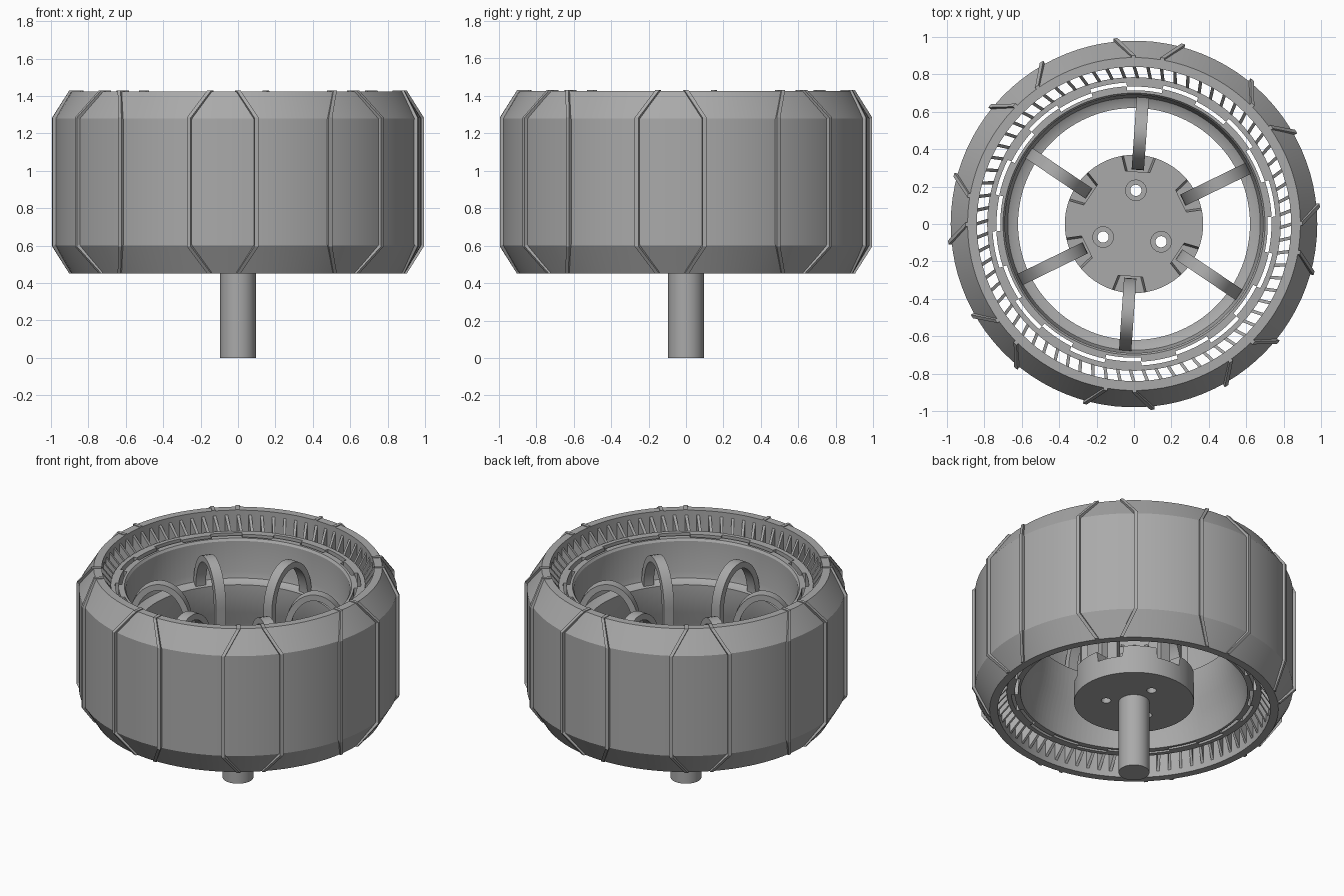
import bpy, bmesh
from math import sin, cos, pi, radians
from mathutils import Vector

cube = bpy.data.objects.get("Cube")
if cube:
    bpy.data.objects.remove(cube, do_unlink=True)

grey = bpy.data.materials.new("plain grey")
grey.use_nodes = True
COLOUR = (0.4, 0.4, 0.4, 1)
grey.diffuse_color = COLOUR
grey.node_tree.nodes["Principled BSDF"].inputs["Base Color"].default_value = COLOUR


def polar(r, deg, z, side=0.0):
    """Point at radius r and angle deg, shifted sideways along the tangent."""
    a = radians(deg)
    return Vector((r * cos(a) - side * sin(a), r * sin(a) + side * cos(a), z))


def skin(bm, sections, closed=False):
    """Bridge closed cross-sections in order; cap the ends if open."""
    rows = [[bm.verts.new(p) for p in s] for s in sections]
    n = len(rows[0])
    for i in range(len(rows) if closed else len(rows) - 1):
        a, b = rows[i], rows[(i + 1) % len(rows)]
        for j in range(n):
            k = (j + 1) % n
            bm.faces.new((a[j], a[k], b[k], b[j]))
    if not closed:
        bm.faces.new(rows[0][::-1])
        bm.faces.new(rows[-1])


def finish(name, bm, smooth=True):
    bmesh.ops.recalc_face_normals(bm, faces=bm.faces)
    mesh = bpy.data.meshes.new(name)
    bm.to_mesh(mesh)
    bm.free()
    mesh.materials.append(grey)
    ob = bpy.data.objects.new(name, mesh)
    bpy.context.collection.objects.link(ob)
    bpy.ops.object.select_all(action='DESELECT')
    ob.select_set(True)
    bpy.context.view_layer.objects.active = ob
    if smooth:
        bpy.ops.object.shade_smooth_by_angle(angle=radians(28))
    return ob


def disc(r, z, x=0, y=0, n=48):
    return [Vector((x + r * cos(2 * pi * i / n), y + r * sin(2 * pi * i / n), z)) for i in range(n)]


MID = 0.94          # mid height of the wheel
START = 86          # angle of the first spoke

# Tyre: chamfered outer band with a straight bore
band = [(0.89, 0.45), (0.98, 0.6), (0.98, 1.28), (0.89, 1.425), (0.84, 1.425), (0.84, 0.45)]
bm = bmesh.new()
skin(bm, [[polar(r, a, z) for r, z in band] for a in range(0, 360, 4)], closed=True)
finish("tyre", bm)

# Tread ribs: mirrored pairs that draw together over both chamfers
upper = [(0.98, 0.34, 10.5), (0.89, 0.485, 5), (0.84, 0.485, 5)]
path = [(r, MID - h, d) for r, h, d in upper[::-1]] + [(r, MID + h, d) for r, h, d in upper]
lift = [(0, -0.005), (0.012, -0.005), (0.018, -0.004), (0.018, 0.004), (0.012, 0.005), (0, 0.005)]
bm = bmesh.new()
for pair in range(8):
    for flip in (-1, 1):
        rows = []
        for (r, z, d), (dr, dz) in zip(path, lift):
            a = -94.8 + 45 * pair + flip * d
            sink = -0.015 if dr else 0
            zin = z - dz * 4
            rows.append([polar(r + sink, a, zin, -0.011), polar(r + sink, a, zin, 0.011),
                         polar(r + dr, a, z + dz, 0.011), polar(r + dr, a, z + dz, -0.011)])
        skin(bm, rows)
finish("tread_ribs", bm, smooth=False)

# Cooling fins: thin slanted plates between tyre and carrier ring
bm = bmesh.new()
fin = [(0.845, -0.46, 0), (0.845, 0.46, 0), (0.775, 0.36, -1.6), (0.775, -0.36, -1.6)]
for i in range(72):
    skin(bm, [[polar(r, i * 5 + d, MID + h, s) for r, h, d in fin] for s in (-0.009, 0.009)])
finish("fins", bm, smooth=False)


# Carrier ring and rim interlock with twelve tabs
def keyed_lathe(name, profile):
    rows = []
    for a in range(0, 360, 3):
        for e in (-0.05, 0.05):
            step = 0.022 if (a + e - 78) % 30 < 15 else 0
            rows.append([polar(r - step * keyed, a + e, z) for r, z, keyed in profile])
    bm = bmesh.new()
    skin(bm, rows, closed=True)
    finish(name, bm)


keyed_lathe("carrier_ring", [(0.785, 0.57, 0), (0.785, 1.31, 0), (0.757, 1.31, 1), (0.757, 0.57, 1)])
keyed_lathe("rim", [
    (0.737, 0.57, 1), (0.737, 1.3, 1), (0.7, 1.3, 0), (0.69, 1.285, 0), (0.685, 1.08, 0),
    (0.675, 1.04, 0), (0.65, 1.025, 0), (0.62, 1.02, 0), (0.62, 0.98, 0), (0.628, 0.9, 0),
    (0.645, 0.82, 0), (0.67, 0.74, 0), (0.688, 0.66, 0), (0.7, 0.57, 0)])

# Spokes: arches springing from the rim ledge down into the hub
arch = [(0.485 + 0.175 * cos(radians(t)), 1.02 + 0.25 * sin(radians(t)),
         cos(radians(t)), sin(radians(t))) for t in range(-10, 181, 10)]
arch.append((0.31, 0.6, -1, 0))
bm = bmesh.new()
for i in range(6):
    a = START + 60 * i
    skin(bm, [[polar(r + nr * t, a, z + nz * t, s)
               for t, s in ((-0.02, -0.033), (0.02, -0.033), (0.02, 0.033), (-0.02, 0.033))]
              for r, z, nr, nz in arch])
finish("spokes", bm)

# Hub with spoke pockets and three counterbored holes
bm = bmesh.new()
skin(bm, [disc(0.37, 0.5, n=72), disc(0.37, 0.69, n=72)])
hub = finish("hub", bm)

bm = bmesh.new()
for i in range(6):
    a = START + 60 * i
    skin(bm, [[polar(r, a, 0.62, -w), polar(r, a, 0.62, w),
               polar(r, a, 0.75, w + 0.02), polar(r, a, 0.75, -w - 0.02)]
              for r, w in ((0.28, 0.055), (0.42, 0.1))])
for x, y in ((0.01, 0.18), (-0.165, -0.07), (0.145, -0.095)):
    skin(bm, [disc(r, z, x, y, 24) for r, z in
              ((0.03, 0.45), (0.03, 0.67), (0.055, 0.67), (0.055, 0.75))])
cutter = finish("hub_cutter", bm, smooth=False)
cutter.hide_render = True

cut = hub.modifiers.new("pockets", 'BOOLEAN')
cut.operation = 'DIFFERENCE'
cut.solver = 'EXACT'
cut.object = cutter
bpy.context.view_layer.objects.active = hub
bpy.ops.object.modifier_move_to_index(modifier=cut.name, index=0)
bpy.ops.object.modifier_apply(modifier=cut.name)
bpy.data.objects.remove(cutter, do_unlink=True)

# Axle below the hub
bm = bmesh.new()
skin(bm, [disc(0.095, 0), disc(0.095, 0.52)])
finish("axle", bm)
